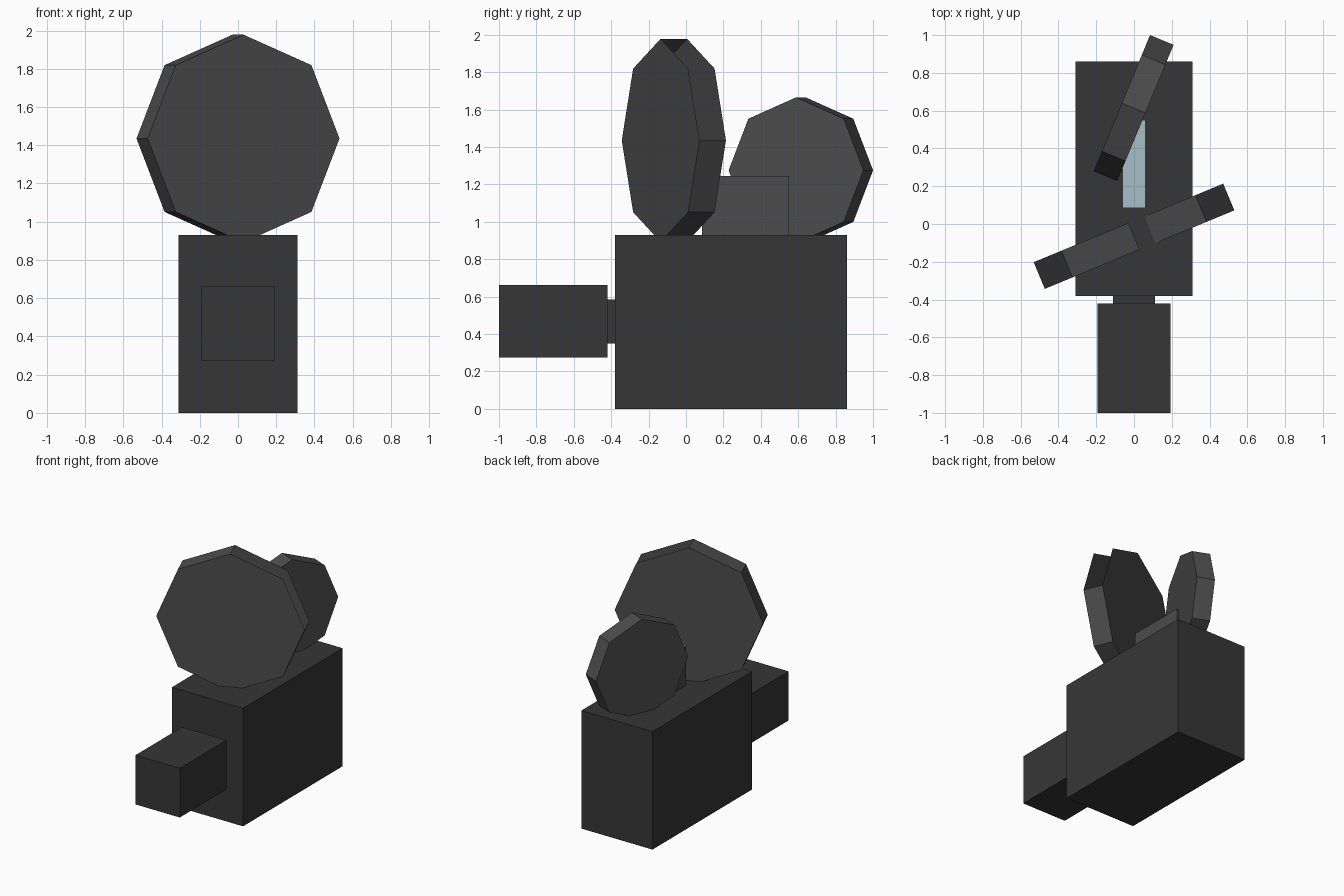
import bpy
import bmesh
import math
from mathutils import Matrix, Vector

if "Cube" in bpy.data.objects:
    bpy.data.objects.remove(bpy.data.objects["Cube"])


def material(name, rgb):
    m = bpy.data.materials.new(name)
    m.diffuse_color = (*rgb, 1)
    m.use_nodes = True
    m.node_tree.nodes["Principled BSDF"].inputs["Base Color"].default_value = m.diffuse_color
    return m


CHARCOAL = material("charcoal", (0.037, 0.037, 0.037))
GREY = material("dark grey", (0.072, 0.072, 0.072))
BLUE = material("pale blue", (0.38, 0.52, 0.58))


def add_object(name, bm, mats):
    mesh = bpy.data.meshes.new(name)
    bm.to_mesh(mesh)
    bm.free()
    for m in mats:
        mesh.materials.append(m)
    obj = bpy.data.objects.new(name, mesh)
    bpy.context.collection.objects.link(obj)
    return obj


def box(name, lo, hi, mats):
    """Box between two corners; a second material goes on the top face."""
    lo, hi = Vector(lo), Vector(hi)
    bm = bmesh.new()
    bmesh.ops.create_cube(bm, size=1, matrix=Matrix.Translation((lo + hi) / 2)
                          @ Matrix.Diagonal((*(hi - lo), 1)))
    bm.normal_update()
    if len(mats) > 1:
        for f in bm.faces:
            f.material_index = int(f.normal.z > 0.9)
    return add_object(name, bm, mats)


def reel(name, centre, radius, thickness, turn, open_top=False):
    """Upright eight-sided disc turned about z; open_top leaves two rim sides out."""
    bm = bmesh.new()
    bmesh.ops.create_cone(bm, cap_ends=True, segments=8, radius1=radius,
                          radius2=radius, depth=thickness,
                          matrix=Matrix.Rotation(math.pi / 2, 4, 'X'))
    bm.normal_update()
    if open_top:
        gone = [f for f in bm.faces if f.normal.x > 0.2 and f.normal.z > 0.2]
        bmesh.ops.delete(bm, geom=gone, context='FACES')
    bm.transform(Matrix.Translation(centre)
                 @ Matrix.Rotation(math.radians(turn), 4, 'Z'))
    return add_object(name, bm, [GREY])


# Body, lens neck and lens
box("body", (-0.31, -0.38, 0), (0.31, 0.86, 0.93), [CHARCOAL])
box("lens_neck", (-0.11, -0.42, 0.35), (0.11, -0.38, 0.585), [CHARCOAL])
box("lens", (-0.193, -1.0, 0.275), (0.193, -0.42, 0.663), [CHARCOAL])

# Film guide between the reels, with a pale top
box("film_guide", (-0.06, 0.085, 0.93), (0.06, 0.55, 1.245), [GREY, BLUE])

# Film reels
reel("front_reel", (0, -0.065, 1.435), 0.543, 0.153, 22.5, open_top=True)
reel("rear_reel", (-0.002, 0.614, 1.275), 0.39, 0.135, 67.5)
